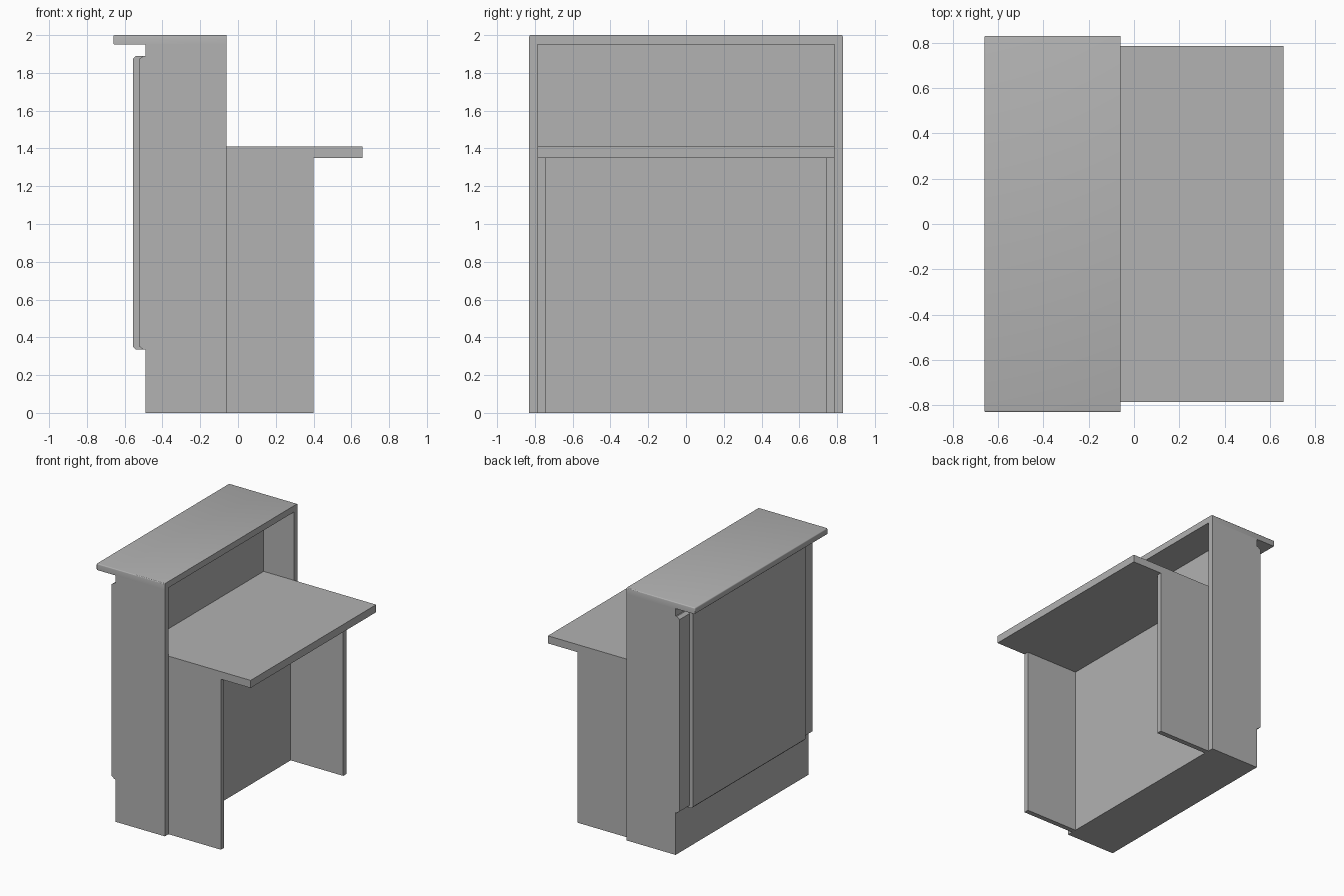
import bpy
import bmesh

cube = bpy.data.objects.get("Cube")
if cube:
    bpy.data.objects.remove(cube, do_unlink=True)

# One plain grey finish for the whole counter
grey = bpy.data.materials.new("plain_grey")
grey.use_nodes = True
colour = (0.445, 0.445, 0.445, 1)
grey.diffuse_color = colour
for node in grey.node_tree.nodes:
    if node.type == "BSDF_PRINCIPLED":
        node.inputs["Base Color"].default_value = colour


def extrude_y(name, profile, y0, y1):
    """Solid made by sweeping an (x, z) outline from y0 to y1."""
    bm = bmesh.new()
    face = bm.faces.new([bm.verts.new((x, y0, z)) for x, z in profile])
    out = bmesh.ops.extrude_face_region(bm, geom=[face])
    moved = [v for v in out["geom"] if isinstance(v, bmesh.types.BMVert)]
    bmesh.ops.translate(bm, verts=moved, vec=(0, y1 - y0, 0))
    bmesh.ops.recalc_face_normals(bm, faces=bm.faces)
    mesh = bpy.data.meshes.new(name)
    bm.to_mesh(mesh)
    bm.free()
    mesh.materials.append(grey)
    obj = bpy.data.objects.new(name, mesh)
    bpy.context.collection.objects.link(obj)
    return obj


def box(name, x0, x1, y0, y1, z0, z1):
    return extrude_y(name, [(x0, z0), (x1, z0), (x1, z1), (x0, z1)], y0, y1)


def chamfered(name, outer, back, z0, z1, dx, dz, half):
    """Front cladding board whose top and bottom edges are chamfered."""
    return extrude_y(name, [(back, z0), (outer + dx, z0), (outer, z0 + dz),
                            (outer, z1 - dz), (outer + dx, z1), (back, z1)], -half, half)


FRONT, REAR, WALL = -0.49, -0.06, -0.325
WIDE, INNER, LEG = 0.83, 0.785, 0.745

# Tall counter body: front wall, lower carcass and end panels
box("front_wall", FRONT, WALL, -INNER, INNER, 0, 1.95)
box("lower_carcass", WALL, REAR, -INNER, INNER, 0, 1.35)
for side, s in (("left", 1), ("right", -1)):
    box(side + "_end_panel", FRONT, REAR, s * INNER, s * WIDE, 0, 1.95)
    box(side + "_desk_leg", REAR, 0.4, s * LEG, s * INNER, 0, 1.35)

# Front cladding: backing board and raised panel
chamfered("backing_board", -0.525, FRONT, 0.335, 1.89, 0.025, 0.018, WIDE)
chamfered("raised_panel", -0.555, FRONT, 0.335, 1.89, 0.015, 0.015, 0.705)

# Desk surface
box("desk_top", WALL, 0.66, -INNER, INNER, 1.35, 1.41)

# Counter top with softened top and customer-side edges
top = box("counter_top", -0.66, REAR, -WIDE, WIDE, 1.95, 2)
bm = bmesh.new()
bm.from_mesh(top.data)
soft = []
for e in bm.edges:
    a, b = (v.co for v in e.verts)
    upper = min(a.z, b.z) > 1.99
    outer = max(a.x, b.x) < -0.65
    rear = min(a.x, b.x) > REAR - 0.01
    if (upper or outer) and not rear:
        soft.append(e)
bmesh.ops.bevel(bm, geom=soft, offset=0.008, segments=3, profile=0.5, affect="EDGES")
bm.to_mesh(top.data)
bm.free()
bpy.ops.object.select_all(action="DESELECT")
top.select_set(True)
bpy.context.view_layer.objects.active = top
bpy.ops.object.shade_smooth_by_angle()
